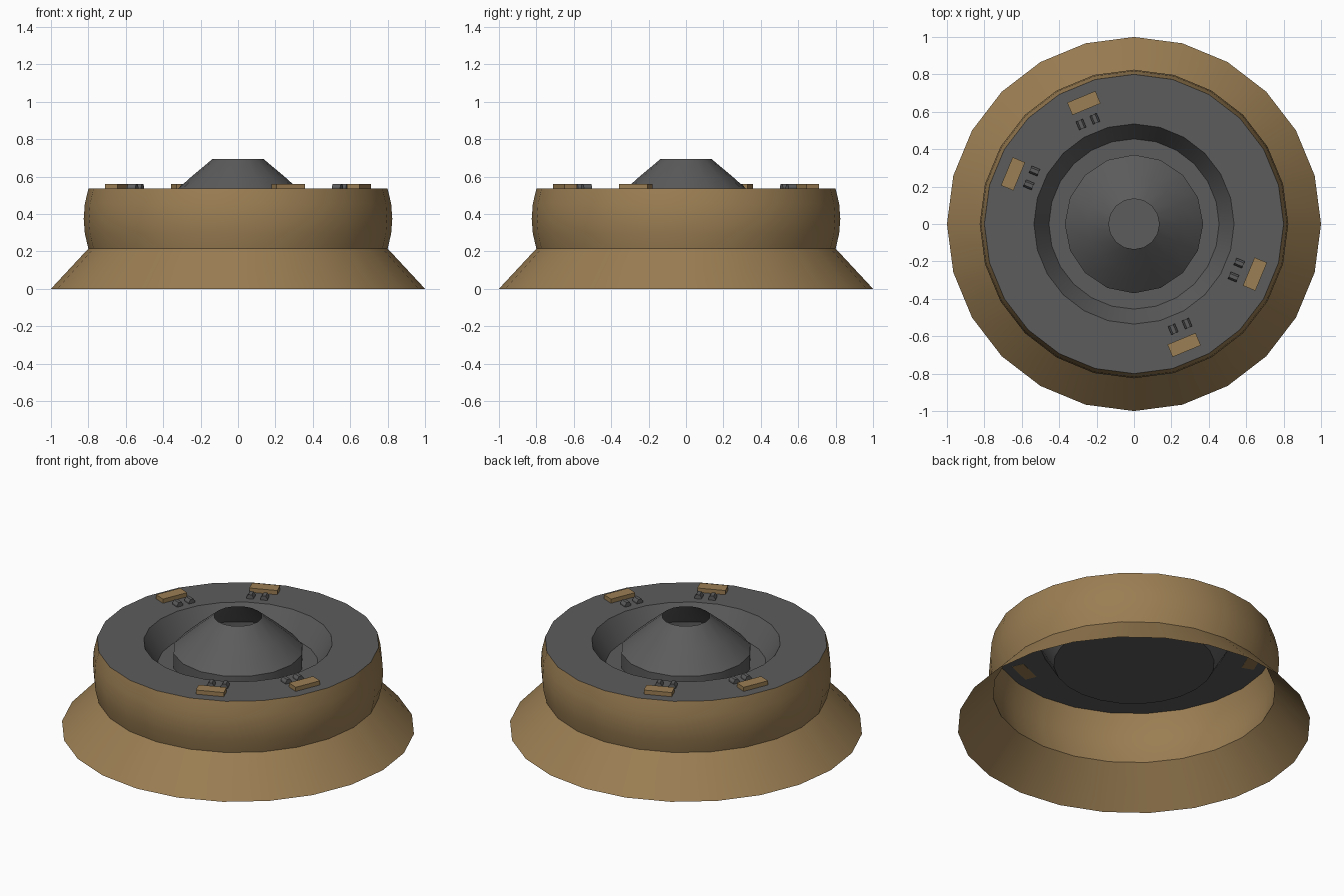
import bpy, bmesh, math
from mathutils import Matrix

if "Cube" in bpy.data.objects:
    bpy.data.objects.remove(bpy.data.objects["Cube"])


def material(name, rgb):
    m = bpy.data.materials.new(name)
    m.diffuse_color = (*rgb, 1)
    m.use_nodes = True
    m.node_tree.nodes["Principled BSDF"].inputs["Base Color"].default_value = m.diffuse_color
    return m


TAN = material("tan", (0.33, 0.21, 0.087))
GREY = material("dark grey", (0.107, 0.107, 0.107))
TOP = 0.535


def finish(name, bm, mat, smooth=None):
    me = bpy.data.meshes.new(name)
    bm.to_mesh(me)
    bm.free()
    me.materials.append(mat)
    ob = bpy.data.objects.new(name, me)
    bpy.context.collection.objects.link(ob)
    if smooth:
        bpy.ops.object.select_all(action='DESELECT')
        ob.select_set(True)
        bpy.context.view_layer.objects.active = ob
        bpy.ops.object.shade_smooth_by_angle(angle=math.radians(smooth))
    return ob


def lathe(name, profile, sides, mat, cap_end=False):
    """Revolve (radius, z) points around the z axis; optional cap on the last ring."""
    bm = bmesh.new()
    rings = []
    for r, z in profile:
        rings.append([bm.verts.new((r * math.cos(2 * math.pi * i / sides),
                                    r * math.sin(2 * math.pi * i / sides), z))
                      for i in range(sides)])
    for a, b in zip(rings, rings[1:]):
        for i in range(sides):
            j = (i + 1) % sides
            bm.faces.new((a[i], a[j], b[j], b[i]))
    if cap_end:
        bm.faces.new(rings[-1])
    return finish(name, bm, mat, 30)


# Hollow tan shell: flared skirt below a bulging wall
lathe("shell", [(1, 0), (0.8, 0.215), (0.819, 0.295), (0.825, 0.375),
                (0.819, 0.455), (0.8, TOP)], 24, TAN)

# Dark top plate with a sunken well
lathe("top_plate", [(0.8, TOP), (0.535, TOP), (0.455, 0.4)], 24, GREY, cap_end=True)

# Central nozzle, open at the tip
lathe("nozzle", [(0.37, 0.4), (0.37, 0.49), (0.252, 0.597), (0.135, 0.695)], 16, GREY)


def place(bm, angle, radius, side):
    """Local x runs tangentially, local y runs outward."""
    bm.transform(Matrix.Rotation(angle - math.pi / 2, 4, 'Z')
                 @ Matrix.Translation((side, radius, TOP)))


# Four blocks, each with a pair of small ridged studs inboard
for n, (deg, lean) in enumerate(((112.5, -1), (157.5, 1), (-22.5, 1), (-67.5, -1)), 1):
    ang = math.radians(deg)
    bm = bmesh.new()
    bmesh.ops.create_cube(bm, size=1, matrix=Matrix.Translation((0, 0, 0.0125))
                          @ Matrix.Diagonal((0.163, 0.072, 0.027, 1)))
    place(bm, ang, 0.70, 0)
    finish(f"block_{n}", bm, TAN)
    for k in (-1, 1):
        bm = bmesh.new()
        section = [(-0.02, 0), (0.02, 0), (0.02, 0.01), (0.01, 0.026), (-0.01, 0.026), (-0.02, 0.01)]
        ends = [[bm.verts.new((x, y, z)) for x, z in section] for y in (-0.024, 0.024)]
        bm.faces.new(ends[0])
        bm.faces.new(ends[1][::-1])
        for i in range(6):
            j = (i + 1) % 6
            bm.faces.new((ends[0][i], ends[1][i], ends[1][j], ends[0][j]))
        bmesh.ops.recalc_face_normals(bm, faces=bm.faces)
        place(bm, ang, 0.60, k * 0.04 + lean * 0.018)
        finish(f"stud_{n}_{'a' if k < 0 else 'b'}", bm, GREY)
